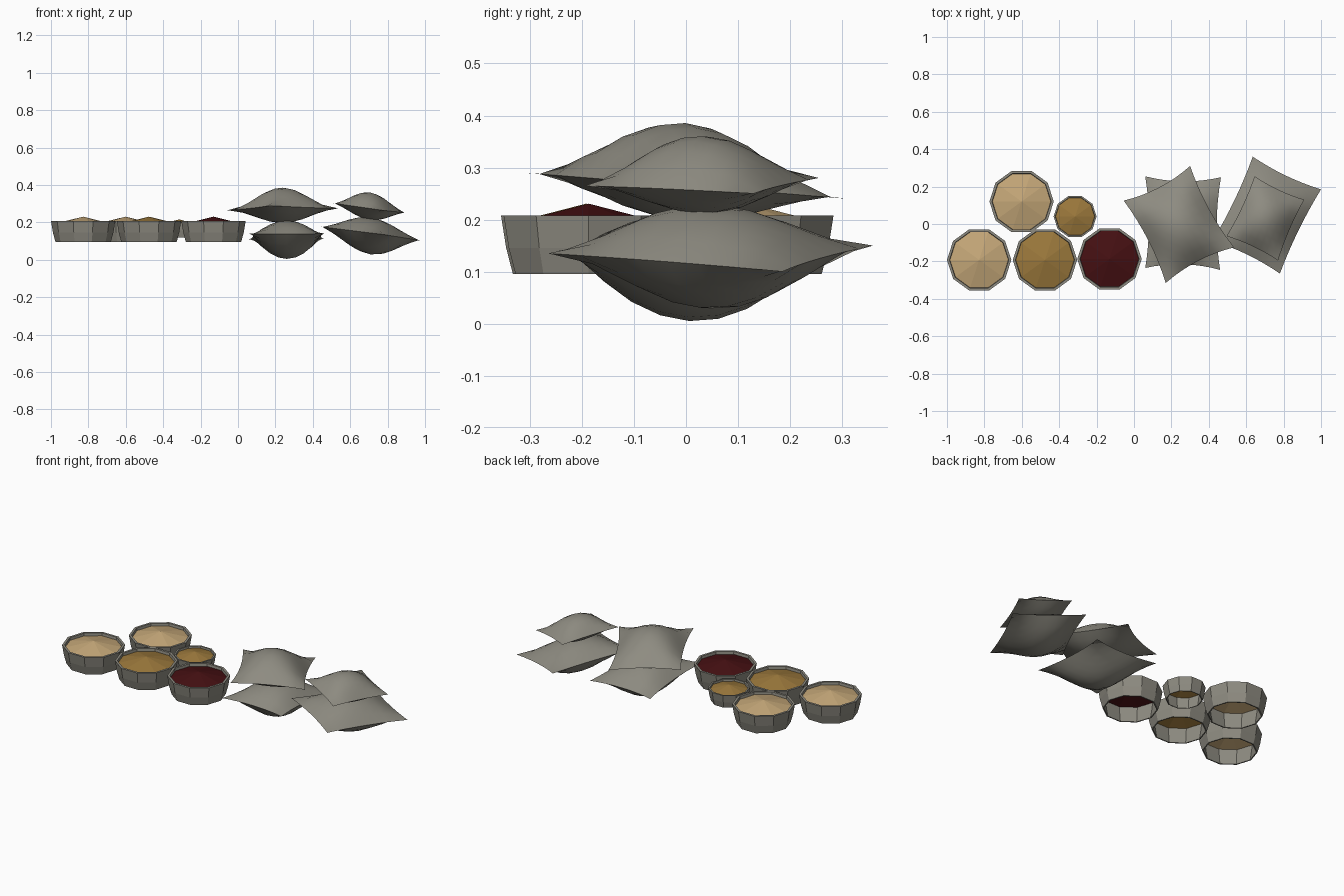
import bpy
import bmesh
import math
from mathutils import Vector

if "Cube" in bpy.data.objects:
    bpy.data.objects.remove(bpy.data.objects["Cube"], do_unlink=True)


def material(name, rgb):
    mat = bpy.data.materials.new(name)
    mat.use_nodes = True
    mat.diffuse_color = (*rgb, 1)
    mat.node_tree.nodes["Principled BSDF"].inputs["Base Color"].default_value = (*rgb, 1)
    return mat


grey = material("warm grey", (0.27, 0.26, 0.22))
tan = material("tan spice", (0.56, 0.39, 0.19))
ochre = material("ochre spice", (0.33, 0.19, 0.045))
red = material("dark red spice", (0.06, 0.005, 0.006))


def finish(name, bm, mat, smooth_angle=None):
    bmesh.ops.recalc_face_normals(bm, faces=bm.faces)
    mesh = bpy.data.meshes.new(name)
    bm.to_mesh(mesh)
    bm.free()
    mesh.materials.append(mat)
    ob = bpy.data.objects.new(name, mesh)
    bpy.context.collection.objects.link(ob)
    if smooth_angle:
        bpy.ops.object.select_all(action="DESELECT")
        ob.select_set(True)
        bpy.context.view_layer.objects.active = ob
        bpy.ops.object.shade_smooth_by_angle(angle=math.radians(smooth_angle))
    return ob


SIDES = 10


def ring(bm, x, y, radius, z):
    return [bm.verts.new((x + radius * math.cos(math.tau * i / SIDES),
                          y + radius * math.sin(math.tau * i / SIDES), z))
            for i in range(SIDES)]


def pot(name, x, y, radius, bottom, top, spice):
    """Bottomless ten-sided pot with a rim, and a low cone of spice inside."""
    height = top - bottom
    profile = [(0.86, 0), (0.94, 0.45), (1, 1), (0.92, 1), (0.87, 0.45), (0.82, 0)]
    bm = bmesh.new()
    rings = [ring(bm, x, y, radius * r, bottom + height * h) for r, h in profile]
    for k, lower in enumerate(rings):
        upper = rings[(k + 1) % len(rings)]
        for i in range(SIDES):
            j = (i + 1) % SIDES
            bm.faces.new((lower[i], lower[j], upper[j], upper[i]))
    finish(name, bm, grey)

    bm = bmesh.new()
    edge = ring(bm, x, y, radius * 0.91, top - height * 0.14)
    peak = bm.verts.new((x, y, top + height * 0.2))
    for i in range(SIDES):
        bm.faces.new((edge[i], edge[(i + 1) % SIDES], peak))
    finish(name + "_spice", bm, spice)


def pillow(name, corners, up, down, n=8, pinch=0.1):
    """Bulging cushion between four corners, with edges drawn in."""
    a, b, c, d = [Vector(p) for p in corners]
    bm = bmesh.new()

    def point(i, j, bulge):
        u, v = 2 * i / n - 1, 2 * j / n - 1
        pu = (u * (1 - pinch * (1 - v * v)) + 1) / 2
        pv = (v * (1 - pinch * (1 - u * u)) + 1) / 2
        p = a.lerp(b, pu).lerp(d.lerp(c, pu), pv)
        p.z += bulge * (1 - u * u) * (1 - v * v)
        return bm.verts.new(p)

    for bulge in (up, -down):
        grid = [[point(i, j, bulge) for j in range(n + 1)] for i in range(n + 1)]
        for i in range(n):
            for j in range(n):
                bm.faces.new((grid[i][j], grid[i + 1][j], grid[i + 1][j + 1], grid[i][j + 1]))
    bmesh.ops.remove_doubles(bm, verts=bm.verts, dist=0.0005)
    finish(name, bm, grey, 40)


# Spice pots
pot("left_front_pot", -0.828, -0.192, 0.172, 0.095, 0.208, tan)
pot("middle_front_pot", -0.476, -0.192, 0.172, 0.095, 0.208, ochre)
pot("right_front_pot", -0.131, -0.187, 0.172, 0.095, 0.208, red)
pot("back_pot", -0.601, 0.12, 0.172, 0.095, 0.208, tan)
pot("small_pot", -0.315, 0.04, 0.115, 0.12, 0.2, ochre)

# Two stacks of pillows
pillow("lower_inner_pillow",
       [(0.06, 0.255, 0.11), (0.465, 0.25, 0.11), (0.46, -0.245, 0.14), (0.06, -0.235, 0.14)],
       0.085, 0.12)
pillow("upper_inner_pillow",
       [(-0.055, 0.125, 0.265), (0.3, 0.31, 0.24), (0.535, -0.125, 0.275), (0.17, -0.315, 0.29)],
       0.118, 0.07)
pillow("lower_outer_pillow",
       [(0.635, 0.36, 0.15), (1, 0.185, 0.1), (0.78, -0.265, 0.135), (0.42, -0.09, 0.18)],
       0.085, 0.112, pinch=0.06)
pillow("upper_outer_pillow",
       [(0.645, 0.255, 0.28), (0.91, 0.13, 0.25), (0.77, -0.195, 0.265), (0.495, -0.065, 0.305)],
       0.085, 0.062, pinch=0.06)
